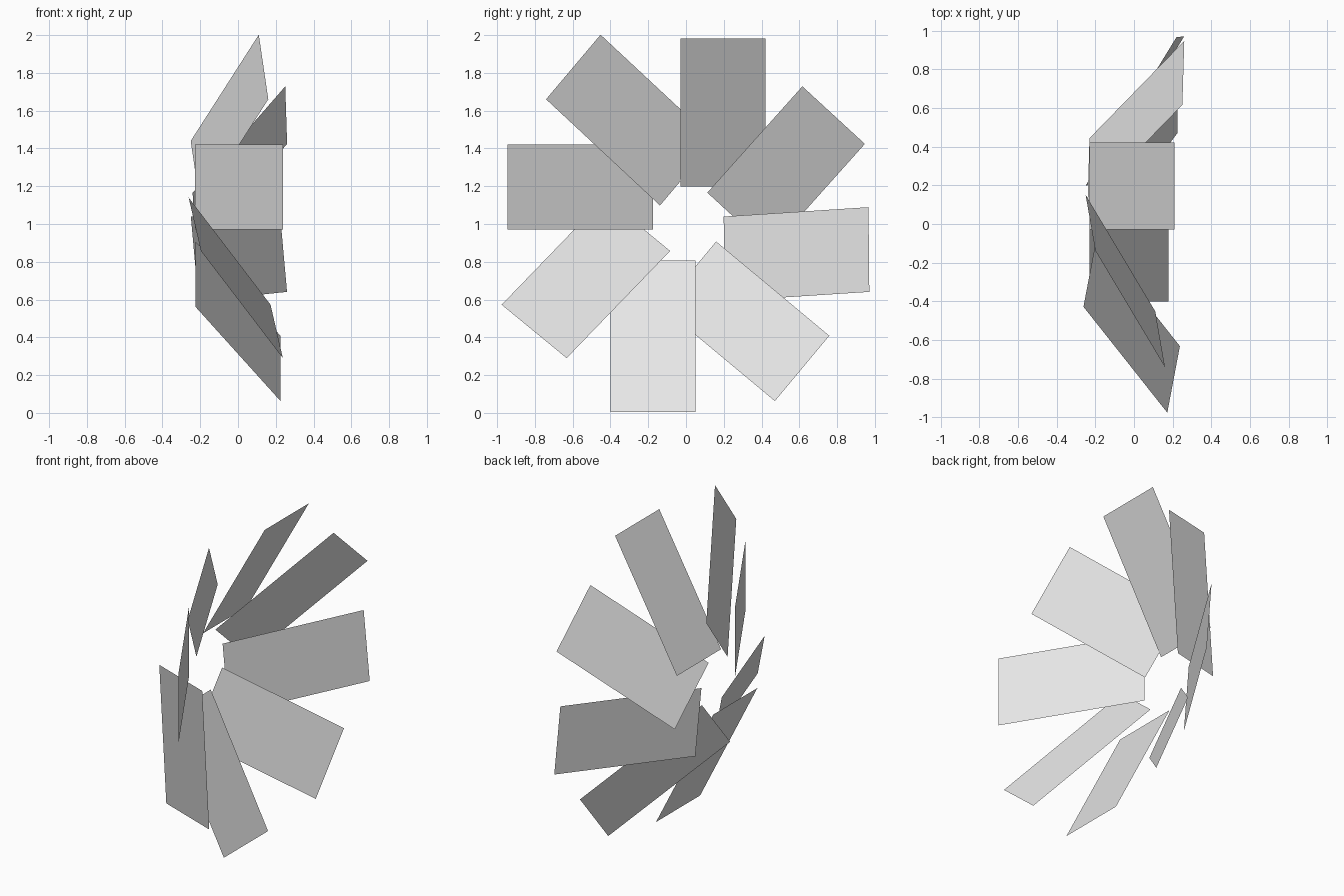
import bpy
from math import radians
from mathutils import Matrix, Vector

cube = bpy.data.objects.get("Cube")
if cube:
    bpy.data.objects.remove(cube, do_unlink=True)

LENGTH, WIDTH = 0.9, 0.45

# One plain pale grey for every blade
grey = bpy.data.materials.new("pale_grey")
grey.use_nodes = True
grey.diffuse_color = (0.8, 0.8, 0.8, 1)
grey.node_tree.nodes["Principled BSDF"].inputs["Base Color"].default_value = grey.diffuse_color


def blade(name, centre, angle, tilt, roll=0):
    """Flat blade pointing outward at angle in the YZ plane, tilted toward +x."""
    turn = (Matrix.Rotation(radians(angle), 3, 'X')
            @ Matrix.Rotation(radians(-tilt), 3, 'Z')
            @ Matrix.Rotation(radians(roll), 3, 'Y'))
    along = turn @ Vector((0, LENGTH / 2, 0))
    across = turn @ Vector((0, 0, WIDTH / 2))
    mid = Vector(centre)
    corners = [mid - along - across, mid + along - across,
               mid + along + across, mid - along + across]
    mesh = bpy.data.meshes.new(name)
    mesh.from_pydata(corners, [], [(0, 1, 2, 3)])
    mesh.materials.append(grey)
    obj = bpy.data.objects.new(name, mesh)
    bpy.context.collection.objects.link(obj)


# Ring of eight slightly uneven blades forming an open funnel
blade("front_blade", (0.005, -0.56, 1.195), 180, 31.2)
blade("upper_front_blade", (-0.045, -0.295, 1.55), 137, 23.6, 7)
blade("top_blade", (-0.01, 0.197, 1.59), 90, 29.3)
blade("upper_back_blade", (0.01, 0.53, 1.295), 48.2, 33, -1.5)
blade("back_blade", (0.005, 0.585, 0.84), 3.7, 31.4, -6)
blade("lower_back_blade", (0, 0.315, 0.485), -39.8, 30)
blade("bottom_blade", (-0.025, -0.175, 0.405), -90, 27)
blade("lower_front_blade", (-0.012, -0.53, 0.715), -134, 28.8, 9.5)
